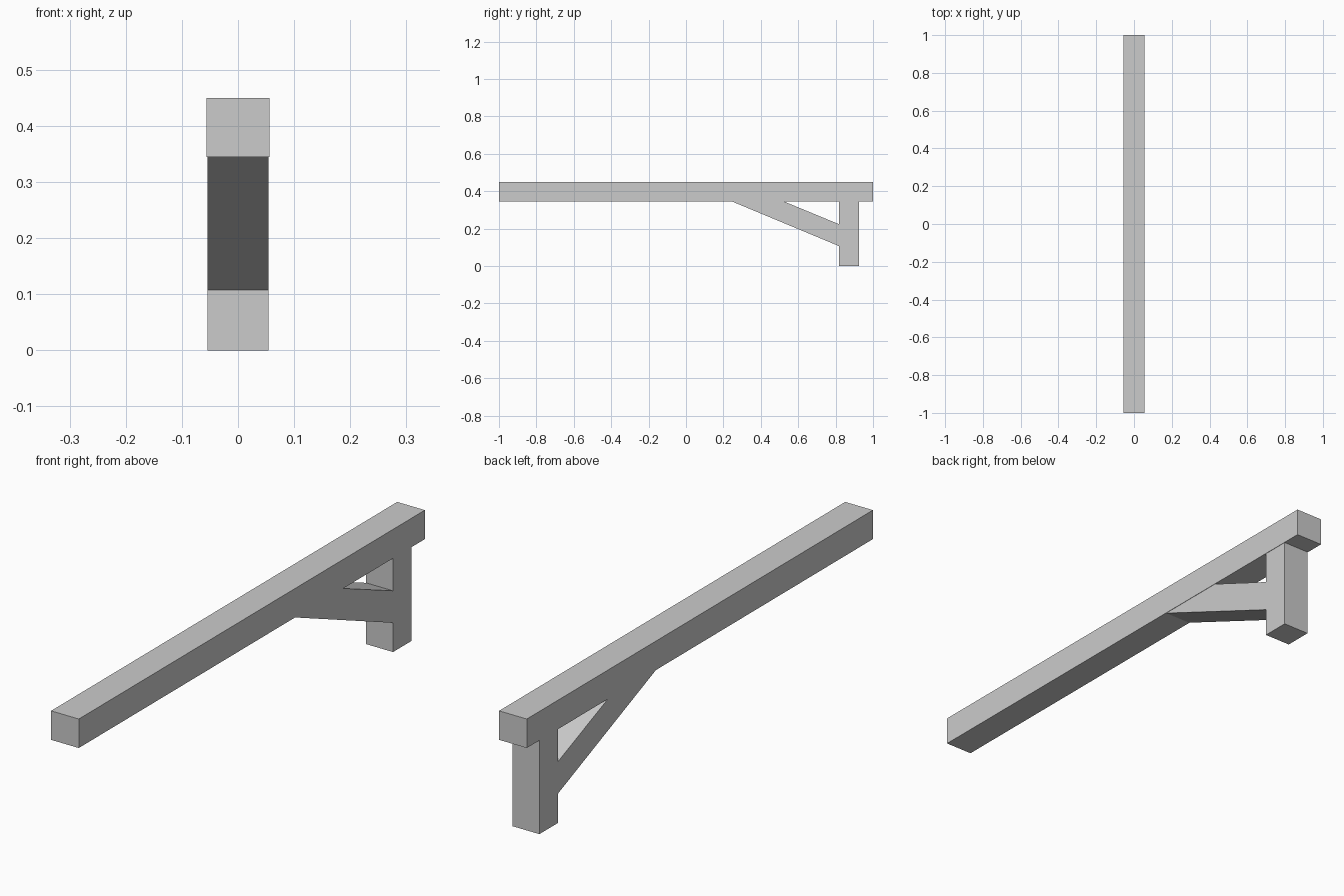
import bpy, bmesh

if "Cube" in bpy.data.objects:
    bpy.data.objects.remove(bpy.data.objects["Cube"])

def prism(name, profile, half_width):
    """Extrude a (y, z) profile symmetrically along x."""
    bm = bmesh.new()
    face = bm.faces.new([bm.verts.new((-half_width, y, z)) for y, z in profile])
    ext = bmesh.ops.extrude_face_region(bm, geom=[face])
    moved = [v for v in ext["geom"] if isinstance(v, bmesh.types.BMVert)]
    bmesh.ops.translate(bm, verts=moved, vec=(2 * half_width, 0, 0))
    bmesh.ops.recalc_face_normals(bm, faces=bm.faces)
    mesh = bpy.data.meshes.new(name)
    bm.to_mesh(mesh)
    bm.free()
    obj = bpy.data.objects.new(name, mesh)
    bpy.context.collection.objects.link(obj)
    return obj

def rect(y0, y1, z0, z1):
    return [(y0, z0), (y1, z0), (y1, z1), (y0, z1)]

BEAM_BOTTOM, POST_FRONT = 0.344, 0.818

# Long horizontal beam, slightly wider than its support
prism("beam", rect(-1, 1, BEAM_BOTTOM, 0.45), 0.056)

# Short upright post near the back end
prism("post", rect(POST_FRONT, 0.925, 0, BEAM_BOTTOM), 0.0545)

# Diagonal brace, mitred against the beam and the post
prism("brace", [(0.249, BEAM_BOTTOM), (POST_FRONT, 0.107),
                (POST_FRONT, 0.224), (0.527, BEAM_BOTTOM)], 0.0545)
